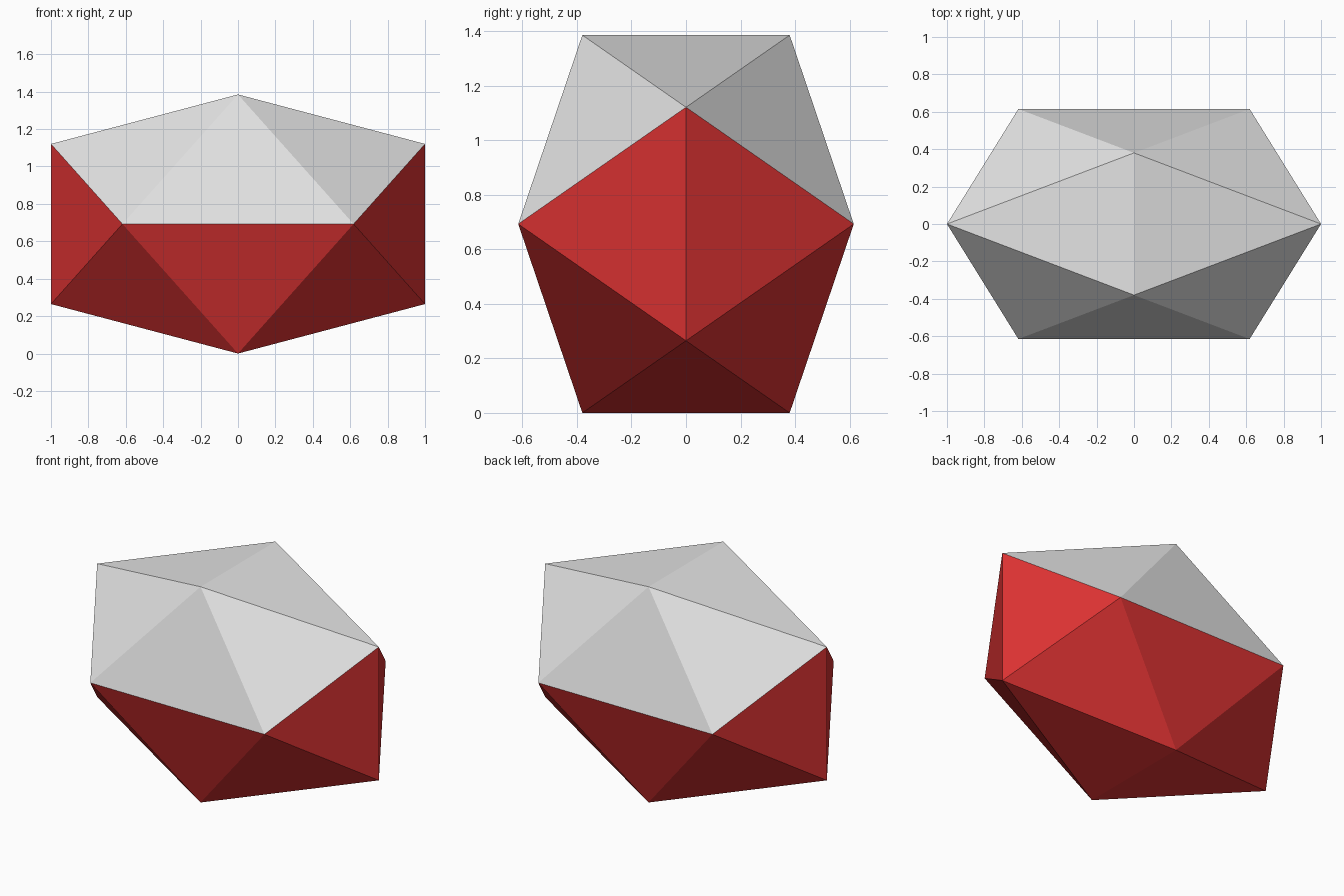
import bpy
import bmesh
import math
from mathutils import Vector

cube = bpy.data.objects.get("Cube")
if cube:
    bpy.data.objects.remove(cube, do_unlink=True)


def make_material(name, colour):
    mat = bpy.data.materials.new(name)
    mat.use_nodes = True
    mat.diffuse_color = colour
    mat.node_tree.nodes["Principled BSDF"].inputs["Base Color"].default_value = colour
    return mat


PHI = (1 + math.sqrt(5)) / 2
HALF_SIZE = Vector((1.0, 0.615, 0.6925))
SCALE = HALF_SIZE / PHI

# Stretched icosahedron: hull of three crossed golden rectangles
bm = bmesh.new()
for axis in range(3):
    for a in (-1, 1):
        for b in (-PHI, PHI):
            corner = Vector((0, 0, 0))
            corner[(axis + 1) % 3] = a
            corner[(axis + 2) % 3] = b
            bm.verts.new(corner * SCALE)
bmesh.ops.convex_hull(bm, input=bm.verts[:])
bmesh.ops.recalc_face_normals(bm, faces=bm.faces[:])

# Upper faces are light grey; the upright side faces and the underside are red
for face in bm.faces:
    face.smooth = False
    face.material_index = 0 if face.calc_center_median().z > 0.05 else 1
bmesh.ops.translate(bm, vec=(0, 0, HALF_SIZE.z), verts=bm.verts[:])

mesh = bpy.data.meshes.new("faceted_gem")
bm.to_mesh(mesh)
bm.free()
mesh.materials.append(make_material("light grey", (0.76, 0.76, 0.76, 1)))
mesh.materials.append(make_material("red", (0.71, 0.032, 0.032, 1)))
gem = bpy.data.objects.new("faceted_gem", mesh)
bpy.context.collection.objects.link(gem)
